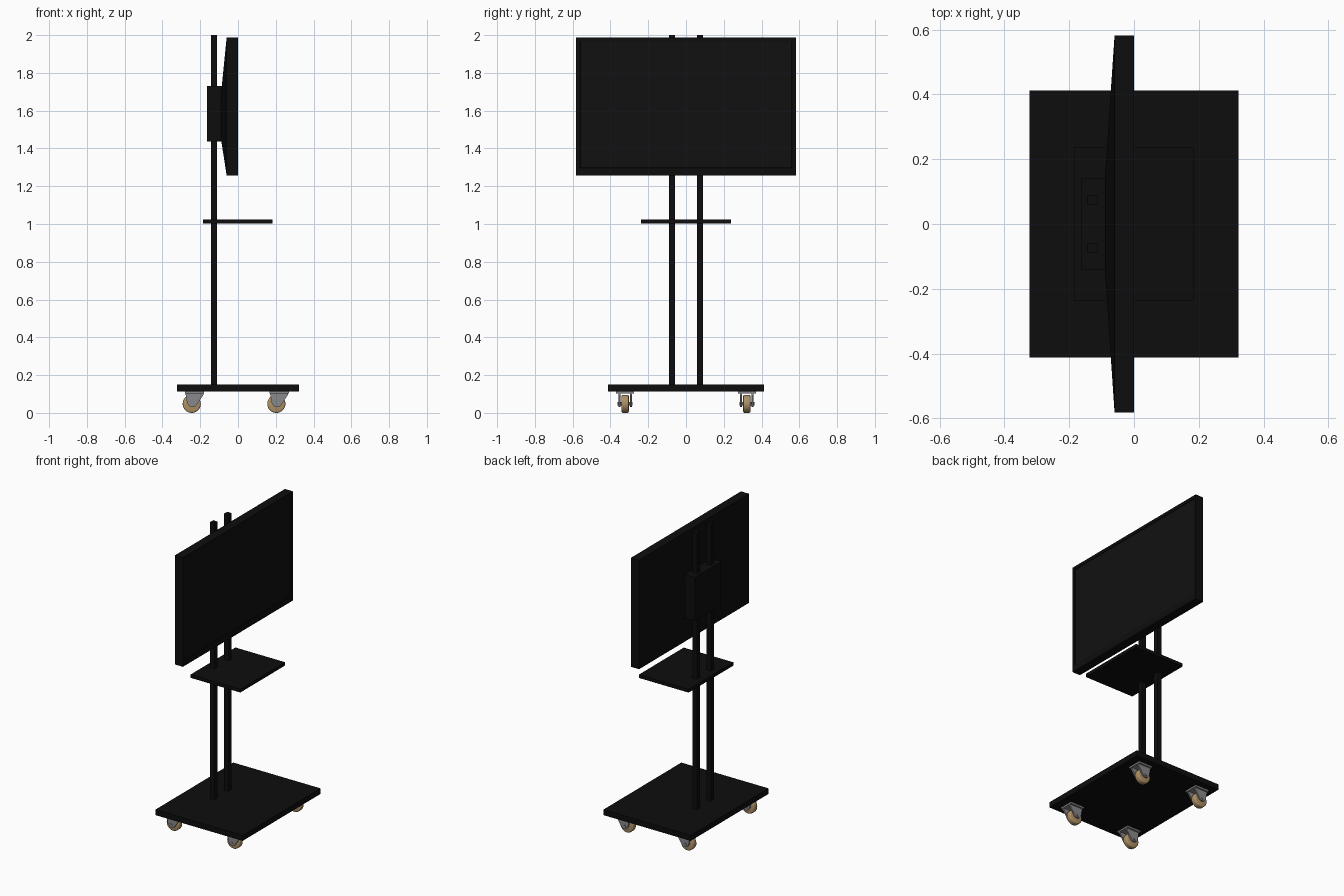
import bpy, bmesh, math
from mathutils import Matrix, Vector

if "Cube" in bpy.data.objects:
    bpy.data.objects.remove(bpy.data.objects["Cube"], do_unlink=True)


def make_material(name, rgb, rough=0.6):
    m = bpy.data.materials.new(name)
    m.use_nodes = True
    m.diffuse_color = (*rgb, 1)
    bsdf = m.node_tree.nodes["Principled BSDF"]
    bsdf.inputs["Base Color"].default_value = (*rgb, 1)
    bsdf.inputs["Roughness"].default_value = rough
    return m


black = make_material("matte black", (0.004, 0.004, 0.004))
glass = make_material("screen black", (0.0055, 0.0055, 0.0055))
steel = make_material("caster grey", (0.25, 0.25, 0.26))
tan = make_material("wheel tan", (0.42, 0.28, 0.13))


def finish(name, bm, *mats):
    bmesh.ops.recalc_face_normals(bm, faces=bm.faces)
    me = bpy.data.meshes.new(name)
    bm.to_mesh(me)
    bm.free()
    for m in mats:
        me.materials.append(m)
    ob = bpy.data.objects.new(name, me)
    bpy.context.collection.objects.link(ob)
    return ob


def box(name, lo, hi, mat):
    lo, hi = Vector(lo), Vector(hi)
    bm = bmesh.new()
    bmesh.ops.create_cube(bm, size=1)
    bmesh.ops.scale(bm, vec=hi - lo, verts=bm.verts)
    bmesh.ops.translate(bm, vec=(lo + hi) / 2, verts=bm.verts)
    return finish(name, bm, mat)


def cylinder(name, centre, radius, width, mat, bevel=0.0):
    # Cylinder with its axle along y
    bm = bmesh.new()
    bmesh.ops.create_cone(bm, cap_ends=True, segments=32, radius1=radius,
                          radius2=radius, depth=width)
    if bevel:
        rims = [e for e in bm.edges if any(len(f.verts) > 4 for f in e.link_faces)]
        bmesh.ops.bevel(bm, geom=rims, offset=bevel, segments=3, profile=0.5,
                        affect='EDGES')
    bm.transform(Matrix.Translation(centre) @ Matrix.Rotation(math.pi / 2, 4, 'X'))
    ob = finish(name, bm, mat)
    bpy.context.view_layer.objects.active = ob
    ob.select_set(True)
    bpy.ops.object.shade_smooth_by_angle(angle=math.radians(35))
    ob.select_set(False)
    return ob


def side_plate(name, profile, x, y, thickness, mat):
    # Profile in x and z, extruded along y
    bm = bmesh.new()
    face = bm.faces.new([bm.verts.new((x + px, y - thickness / 2, pz))
                         for px, pz in profile])
    out = bmesh.ops.extrude_face_region(bm, geom=[face])
    bmesh.ops.translate(bm, vec=(0, thickness, 0),
                        verts=[v for v in out["geom"] if isinstance(v, bmesh.types.BMVert)])
    return finish(name, bm, mat)


# Base, posts and shelf
box("base_platform", (-0.323, -0.412, 0.113), (0.323, 0.412, 0.15), black)
for side, label in ((-1, "right"), (1, "left")):
    y = side * 0.074
    box(f"{label}_post", (-0.143, y - 0.016, 0.15), (-0.111, y + 0.016, 2.0), black)
box("shelf", (-0.185, -0.237, 1.002), (0.183, 0.237, 1.024), black)

# Mounting box around the posts
box("mounting_box", (-0.163, -0.14, 1.437), (-0.088, 0.14, 1.73), black)

# Display: rings from the back plateau round to the recessed panel
rings = [  # x, half width, bottom, top
    (-0.09, 0.14, 1.45, 1.69),
    (-0.06, 0.582, 1.257, 1.987),
    (0.0, 0.582, 1.257, 1.987),
    (0.0, 0.56, 1.297, 1.967),
    (-0.004, 0.558, 1.299, 1.965),
]
bm = bmesh.new()
loops = [[bm.verts.new((x, s * w, z)) for s, z in ((-1, lo), (1, lo), (1, hi), (-1, hi))]
         for x, w, lo, hi in rings]
for a, b in zip(loops, loops[1:]):
    for i in range(4):
        j = (i + 1) % 4
        bm.faces.new((a[i], a[j], b[j], b[i]))
bm.faces.new(loops[0])
bm.faces.new(loops[-1]).material_index = 1
finish("display", bm, black, glass)

# Casters
cheek = [(-0.034, 0.108), (0.062, 0.108), (0.062, 0.096), (0.022, 0.036),
         (0.008, 0.03), (-0.01, 0.032), (-0.024, 0.05)]
for x, end in ((-0.245, "back"), (0.203, "front")):
    for s, label in ((-1, "right"), (1, "left")):
        y = s * 0.322
        tag = f"{end}_{label}_caster"
        box(tag + "_plate", (x - 0.036, y - 0.048, 0.102), (x + 0.066, y + 0.048, 0.114), steel)
        for t in (-1, 1):
            side_plate(f"{tag}_fork_{'inner' if t * s < 0 else 'outer'}",
                       cheek, x, y + t * 0.031, 0.01, steel)
        cylinder(tag + "_wheel", (x, y, 0.048), 0.048, 0.038, tan, 0.008)
        cylinder(tag + "_axle", (x, y, 0.048), 0.009, 0.08, steel)
